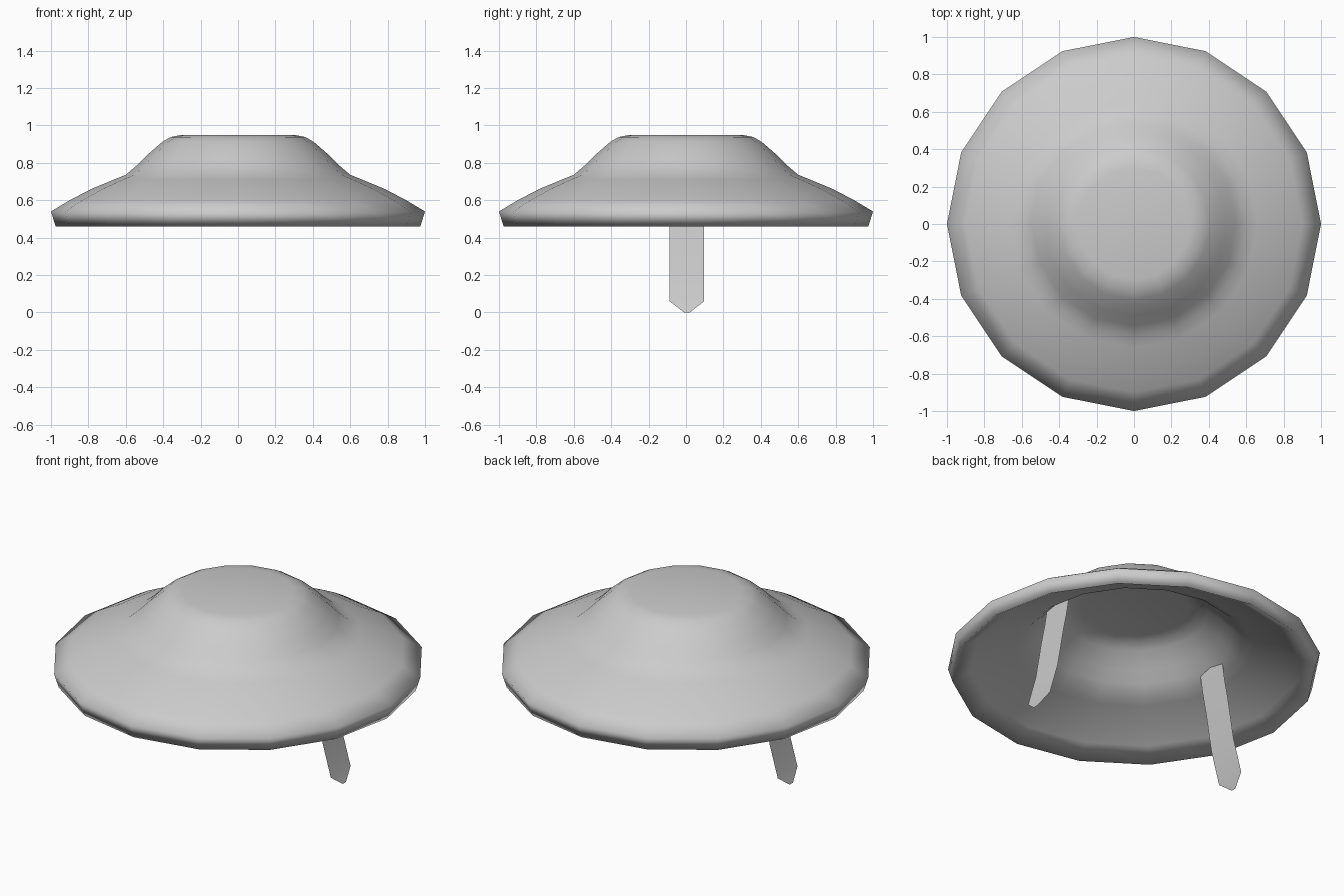
import bpy, bmesh, math

if "Cube" in bpy.data.objects:
    bpy.data.objects.remove(bpy.data.objects["Cube"])

SIDES = 16


def make_object(name, bm):
    bmesh.ops.recalc_face_normals(bm, faces=bm.faces)
    mesh = bpy.data.meshes.new(name)
    bm.to_mesh(mesh)
    bm.free()
    for p in mesh.polygons:
        p.use_smooth = True
    obj = bpy.data.objects.new(name, mesh)
    bpy.context.collection.objects.link(obj)
    return obj


# Hat shell: closed 16-sided lathe, outer skin (radius, height) from crown to rim,
# then the inner skin is the same profile lowered and slightly narrowed
outer = [(0.30, 0.95), (0.36, 0.938), (0.405, 0.912), (0.49, 0.838), (0.545, 0.783),
         (0.60, 0.736), (0.66, 0.712), (0.785, 0.66), (0.90, 0.60), (1.0, 0.54)]
inner = [(r * 0.975, z - 0.08) for r, z in reversed(outer)]
bm = bmesh.new()
rings = []
for r, z in outer + inner:
    rings.append([bm.verts.new((r * math.cos(2 * math.pi * i / SIDES),
                                r * math.sin(2 * math.pi * i / SIDES), z))
                  for i in range(SIDES)])
bm.faces.new(rings[0])
bm.faces.new(rings[-1])
for a, b in zip(rings, rings[1:]):
    for i in range(SIDES):
        j = (i + 1) % SIDES
        bm.faces.new((a[i], a[j], b[j], b[i]))
make_object("hat_shell", bm)

# Chin straps: thin curved ribbons rooted in the shell, pointed at the bottom,
# (x, z, half width)
path = [(0.53, 0.73, 0.092), (0.537, 0.686, 0.092), (0.552, 0.59, 0.092),
        (0.575, 0.478, 0.092), (0.614, 0.25, 0.092), (0.668, 0.06, 0.092),
        (0.692, 0.0, 0.015)]
for side, name in ((1, "right_strap"), (-1, "left_strap")):
    bm = bmesh.new()
    rows = [[bm.verts.new((side * x, 0.005 + s * w, z)) for s in (-1, 1)]
            for x, z, w in path]
    for a, b in zip(rows, rows[1:]):
        bm.faces.new((a[0], a[1], b[1], b[0]))
    make_object(name, bm)
